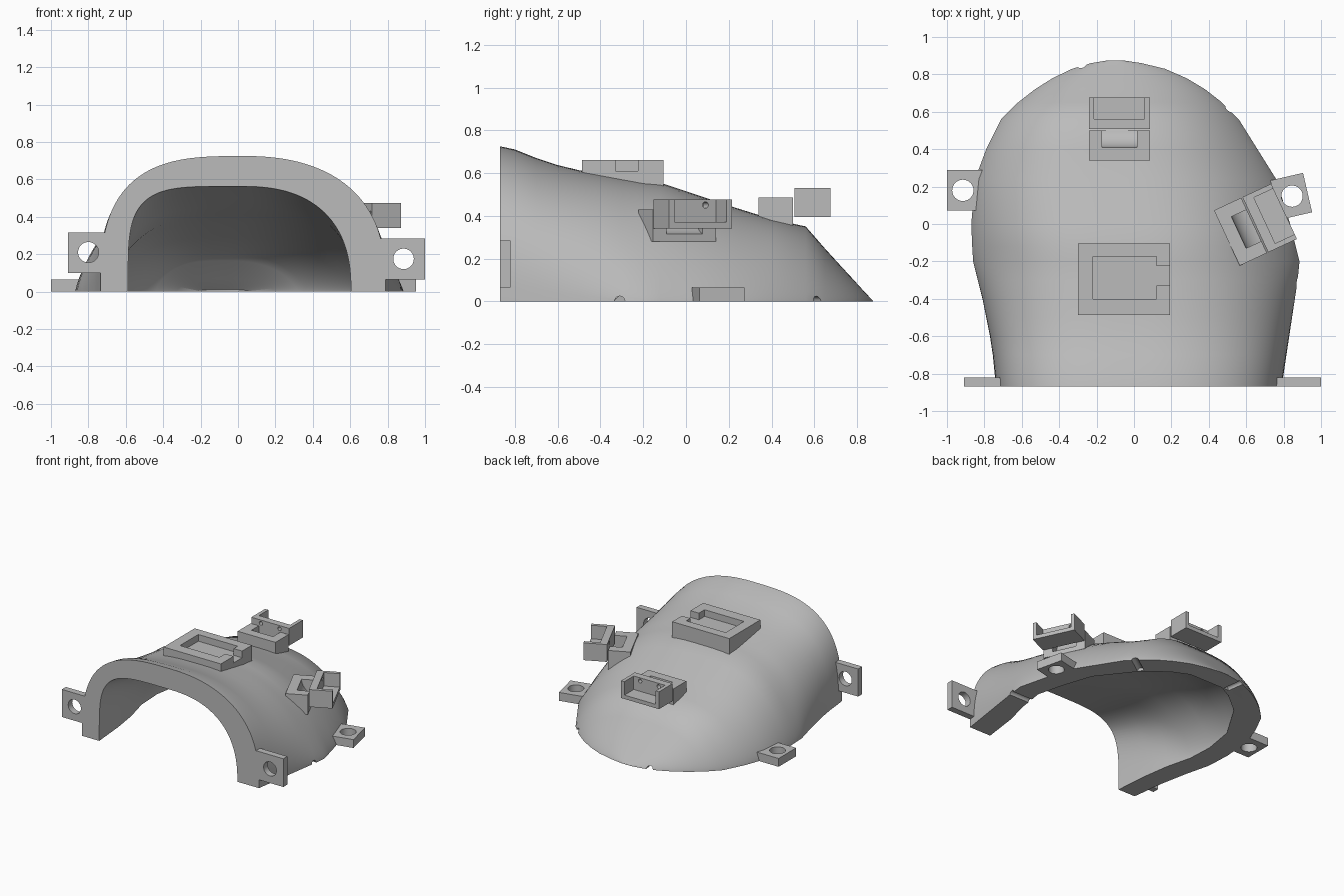
import bpy, bmesh, math
from mathutils import Matrix, Vector

cube = bpy.data.objects.get("Cube")
if cube:
    bpy.data.objects.remove(cube, do_unlink=True)

GREY = (0.5, 0.5, 0.5, 1)
mat = bpy.data.materials.new("plain grey")
mat.use_nodes = True
mat.diffuse_color = GREY
mat.node_tree.nodes["Principled BSDF"].inputs["Base Color"].default_value = GREY


def make(name, bm):
    bmesh.ops.recalc_face_normals(bm, faces=bm.faces)
    mesh = bpy.data.meshes.new(name)
    bm.to_mesh(mesh)
    bm.free()
    ob = bpy.data.objects.new(name, mesh)
    mesh.materials.append(mat)
    bpy.context.collection.objects.link(ob)
    return ob


def box(name, x, y, z):
    bm = bmesh.new()
    bmesh.ops.create_cube(bm, size=1)
    for v in bm.verts:
        v.co = [r[0] if c < 0 else r[1] for c, r in zip(v.co, (x, y, z))]
    return make(name, bm)


def rod(name, centre, axis, radius, length, sides=32):
    bm = bmesh.new()
    turn = Vector(axis).to_track_quat('Z', 'Y').to_matrix().to_4x4()
    bmesh.ops.create_cone(bm, cap_ends=True, segments=sides, radius1=radius,
                          radius2=radius, depth=length,
                          matrix=Matrix.Translation(centre) @ turn)
    return make(name, bm)


def cut(ob, *cutters):
    """Subtract the cutters, bake the result and remove the cutters."""
    for c in cutters:
        c.hide_render = True
        m = ob.modifiers.new("cut", 'BOOLEAN')
        m.operation, m.solver, m.object = 'DIFFERENCE', 'EXACT', c
    bpy.context.view_layer.update()
    dg = bpy.context.evaluated_depsgraph_get()
    baked = bpy.data.meshes.new_from_object(ob.evaluated_get(dg))
    ob.modifiers.clear()
    ob.data = baked
    for c in cutters:
        bpy.data.objects.remove(c, do_unlink=True)
    return ob


def smooth(ob, angle):
    bpy.ops.object.select_all(action='DESELECT')
    ob.select_set(True)
    bpy.context.view_layer.objects.active = ob
    bpy.ops.object.shade_smooth_by_angle(angle=math.radians(angle))


def loft(name, stations, front, middle, skirt=0.0, steps=56):
    """Arch sections (y, left x, right x, height). The curve powers (x and z of
    one side, then of the other) blend from the front to the middle."""
    bm = bmesh.new()
    rings = []
    for y, xl, xr, h in stations:
        mid = (xl + xr) / 2
        blend = min(max((y + .87) / .67, 0), 1)
        powers = [f + (m - f) * blend for f, m in zip(front, middle)]
        pts = []
        for i in range(steps + 1):
            t = math.pi * i / steps
            c, s = math.cos(t), max(math.sin(t), 0)
            px, pz = powers[2:] if c > 0 else powers[:2]
            a = (xr if c > 0 else xl) - mid
            z = h * s ** (2 / pz) if 0 < i < steps else 0
            pts.append((mid + a * abs(c) ** (2 / px), y, z))
        if skirt:
            pts += [(xl, y, -skirt), (xr, y, -skirt)]
        rings.append([bm.verts.new(p) for p in pts])
    for a, b in zip(rings, rings[1:]):
        for i in range(len(a)):
            j = (i + 1) % len(a)
            bm.faces.new((a[i], a[j], b[j], b[i]))
    bm.faces.new(rings[0])
    bm.faces.new(rings[-1])
    return make(name, bm)


# Hollow arched shell, closing down to a sloped tail
outer = [
    (-.87, -.735, .79, .725), (-.8, -.745, .80, .71), (-.7, -.755, .815, .67),
    (-.6, -.77, .83, .637), (-.5, -.79, .845, .613), (-.4, -.81, .86, .595),
    (-.3, -.835, .875, .577), (-.2, -.86, .885, .56), (-.12, -.865, .865, .555),
    (0, -.87, .835, .515), (.24, -.85, .76, .435), (.4, -.79, .66, .385),
    (.56, -.71, .56, .35), (.65, -.62, .47, .247), (.72, -.53, .38, .17),
    (.78, -.435, .28, .105), (.83, -.33, .165, .05), (.86, -.23, .04, .018),
    (.875, -.14, -.06, .003)]
inner = [
    (-.9, -.585, .60, .57), (-.6, -.61, .64, .50), (-.4, -.64, .69, .45),
    (-.2, -.69, .72, .41), (0, -.70, .67, .37), (.24, -.66, .59, .29),
    (.52, -.49, .37, .2), (.56, -.44, .32, .165), (.65, -.33, .2, .07),
    (.71, -.22, .07, .012)]
shell = loft("shell", outer, (3.1, 2.9, 2.3, 2.7), (3.4, 1.3, 2.5, 1.2))
hollow = loft("hollow", inner, (4.5, 4.5, 2.5, 2.5), (3.4, 1.4, 2.5, 1.35), skirt=.1)
grooves = [rod("groove", p, d, .024, .3, 16) for p, d in (
    ((.85, -.31, 0), (1, 0, 0)), ((.5, .61, 0), (1, .7, 0)), ((-.28, .86, 0), (-.15, 1, 0)))]
cut(shell, hollow, *grooves)
smooth(shell, 40)

# Front mounting ears, upright
for side, x, z, hole in (("right", (-.91, -.68), (.1, .315), (-.8, -.845, .21)),
                         ("left", (.74, 1.0), (.065, .285), (.885, -.845, .175))):
    ear = box(f"front_ear_{side}", x, (-.87, -.82), z)
    smooth(cut(ear, rod("hole", hole, (0, 1, 0), .055, .2)), 30)

# Side mounting ears, flat on the ground
for side, loc, turn in (("right", (-.92, .18, 0), 180), ("left", (.85, .15, 0), 13)):
    ear = box(f"side_ear_{side}", (-.13, .08), (-.108, .108), (0, .065))
    cut(ear, rod("hole", (-.005, 0, 0), (0, 0, 1), .057, .3))
    ear.location = loc
    ear.rotation_euler.z = math.radians(turn)
    smooth(ear, 30)

# Crown bracket: square frame with a pocket and a side slot
bracket = box("crown_bracket", (-.3, .193), (-.487, -.105), (.5, .662))
cut(bracket, box("pocket", (-.22, .12), (-.4, -.175), (.61, .8)),
    box("slot", (.1, .3), (-.33, -.225), (.61, .8)))


# Clip: block with a rounded scoop, and an open tray behind it
def clip(name, loc, turn, holes):
    block = box(name + "_block", (-.163, .163), (0, .16), (.335, .485))
    cut(block, rod("scoop", (0, .19, .487), (1, 0, 0), .12, .186, 48))
    tray = box(name + "_tray", (-.163, .163), (.168, .337), (.395, .53))
    cut(tray, box("opening", (-.135, .135), (.222, .5), (.425, .7)),
        *[rod("hole", (x, .19, .505), (0, 1, 0), .015, .2, 16) for x in holes])
    for ob in (block, tray):
        ob.location = loc
        ob.rotation_euler.z = math.radians(turn)
        smooth(ob, 30)


clip("rear_clip", (-.078, .34, 0), 0, (-.08, .08))
clip("side_clip", (.4965, -.075, -.055), -65, (-.08,))
